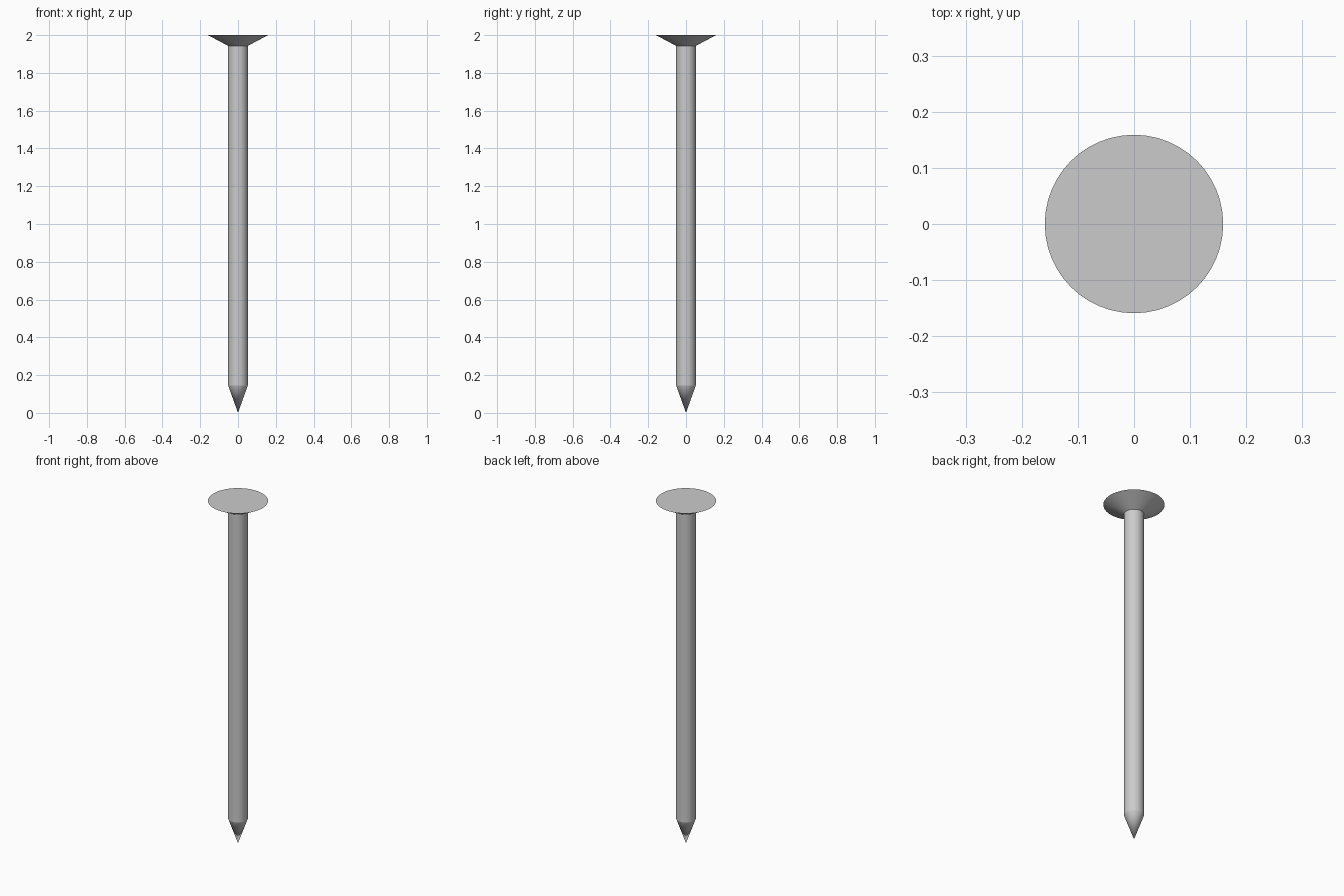
import bpy
import bmesh
import math

if "Cube" in bpy.data.objects:
    bpy.data.objects.remove(bpy.data.objects["Cube"])

SIDES = 48


def lathe(name, profile):
    """Revolve (radius, z) points around the z axis into a closed solid."""
    bm = bmesh.new()
    verts = [bm.verts.new((r, 0, z)) for r, z in profile]
    edges = [bm.edges.new(pair) for pair in zip(verts, verts[1:])]
    bmesh.ops.spin(bm, geom=verts + edges, cent=(0, 0, 0), axis=(0, 0, 1),
                   angle=math.tau, steps=SIDES, use_duplicate=False)
    bmesh.ops.remove_doubles(bm, verts=bm.verts, dist=1e-5)
    bmesh.ops.recalc_face_normals(bm, faces=bm.faces)
    mesh = bpy.data.meshes.new(name)
    bm.to_mesh(mesh)
    bm.free()
    obj = bpy.data.objects.new(name, mesh)
    bpy.context.collection.objects.link(obj)
    bpy.ops.object.select_all(action='DESELECT')
    obj.select_set(True)
    bpy.context.view_layer.objects.active = obj
    bpy.ops.object.shade_smooth_by_angle(angle=math.radians(15))
    return obj


# One continuous nail: point, shank, countersunk head, flat top
lathe("nail", [(0, 0), (0.052, 0.145), (0.052, 1.943), (0.159, 2.0), (0, 2.0)])
